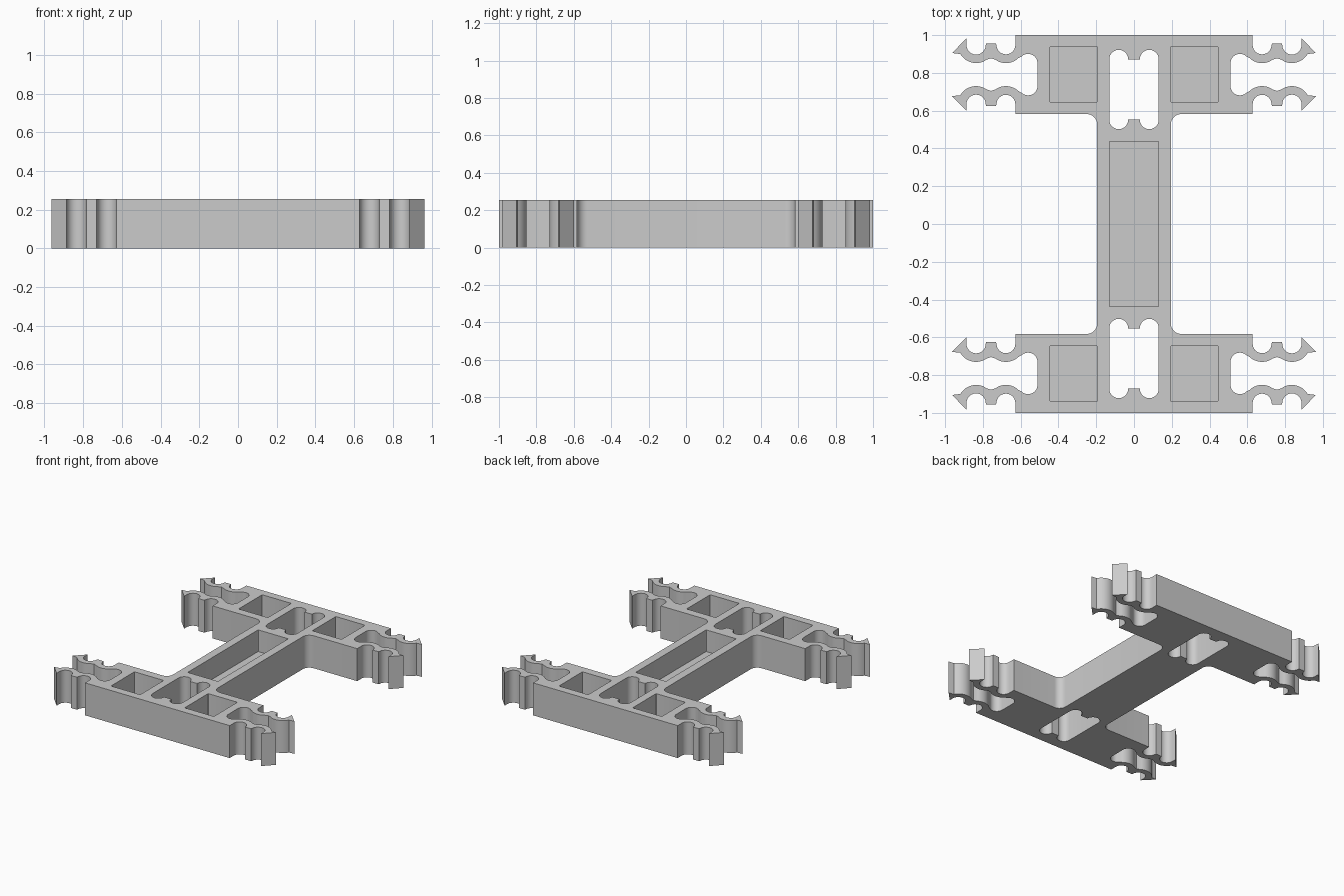
import bpy, bmesh
from math import cos, sin, radians

if "Cube" in bpy.data.objects:
    bpy.data.objects.remove(bpy.data.objects["Cube"])

HEIGHT, FLOOR = 0.255, 0.085
ARM_AXIS = 0.791          # centre line of each crossbar in y


def arc(cx, cy, r, a0, a1, n=12):
    return [(cx + r * cos(radians(a0 + (a1 - a0) * i / n)),
             cy + r * sin(radians(a0 + (a1 - a0) * i / n))) for i in range(n + 1)]


def mirror_x(pts):
    return [(-x, y) for x, y in reversed(pts)]


def mirror_y(pts, axis=0.0):
    return [(x, 2 * axis - y) for x, y in reversed(pts)]


def rounded_rect(x0, x1, y0, y1, r=0.006):
    return (arc(x1 - r, y1 - r, r, 90, 0, 3) + arc(x1 - r, y0 + r, r, 0, -90, 3)
            + arc(x0 + r, y0 + r, r, -90, -180, 3) + arc(x0 + r, y1 - r, r, 180, 90, 3))


# Barbed clip arm: outer notches, arrow tip, wavy inner side, cavity corner
arm = [(0.628, 1.0)]
arm += arc(0.678, 0.948, 0.050, 180, 360)
arm += [(0.731, 0.956), (0.783, 0.956)]
arm += arc(0.836, 0.948, 0.051, 180, 360)
arm += [(0.887, 0.983), (0.963, 0.905)]
arm += arc(0.836, 0.948, 0.096, -30, -125)
arm += [(0.757, 0.877)]
arm += arc(0.678, 0.948, 0.096, -55, -133)
arm += arc(0.561, 0.851, 0.050, 45, 180)

# Full outline: arm pair, fillet to the spine, then mirrored all round
quarter = arm + mirror_y(arm, ARM_AXIS) + arc(0.250, 0.527, 0.055, 90, 180, 8)
half = quarter + mirror_y(quarter)
outline = half + mirror_x(half)

# Through slot with two round lobes at each end
lobes = arc(-0.081, 0.872, 0.050, 180, 0) + arc(0.081, 0.872, 0.050, 180, 0)
slot = lobes + mirror_y(lobes, 0.712)
slots = [slot, mirror_y(slot)]

# Blind pockets: four in the crossbars, one in the spine
pocket = rounded_rect(0.193, 0.447, 0.646, 0.938)
pockets = [pocket, mirror_x(pocket), mirror_y(pocket), mirror_x(mirror_y(pocket)),
           rounded_rect(-0.131, 0.131, -0.437, 0.437)]

bm = bmesh.new()


def ring(pts, z):
    verts = [bm.verts.new((x, y, z)) for x, y in pts]
    edges = [bm.edges.new((verts[i - 1], verts[i])) for i in range(len(verts))]
    return verts, edges


def wall(pts, z0, z1):
    low, low_edges = ring(pts, z0)
    high, high_edges = ring(pts, z1)
    for i in range(len(pts)):
        bm.faces.new((low[i - 1], low[i], high[i], high[i - 1]))
    return low, low_edges, high_edges


bottom, top = [], []
for pts in [outline] + slots:
    _, lo, hi = wall(pts, 0, HEIGHT)
    bottom += lo
    top += hi
for pts in pockets:
    floor, _, hi = wall(pts, FLOOR, HEIGHT)
    bm.faces.new(floor)
    top += hi
for edges in (bottom, top):
    bmesh.ops.triangle_fill(bm, edges=edges, use_beauty=True, normal=(0, 0, 1))
bmesh.ops.recalc_face_normals(bm, faces=bm.faces)

mesh = bpy.data.meshes.new("clip_frame")
bm.to_mesh(mesh)
bm.free()
frame = bpy.data.objects.new("clip_frame", mesh)
bpy.context.collection.objects.link(frame)

grey = bpy.data.materials.new("light_grey")
grey.diffuse_color = (0.6, 0.6, 0.6, 1)
grey.use_nodes = True
grey.node_tree.nodes["Principled BSDF"].inputs["Base Color"].default_value = grey.diffuse_color
mesh.materials.append(grey)

# Smooth curved walls, sharp rims
bpy.context.view_layer.objects.active = frame
frame.select_set(True)
bpy.ops.object.shade_smooth_by_angle(angle=radians(30))
